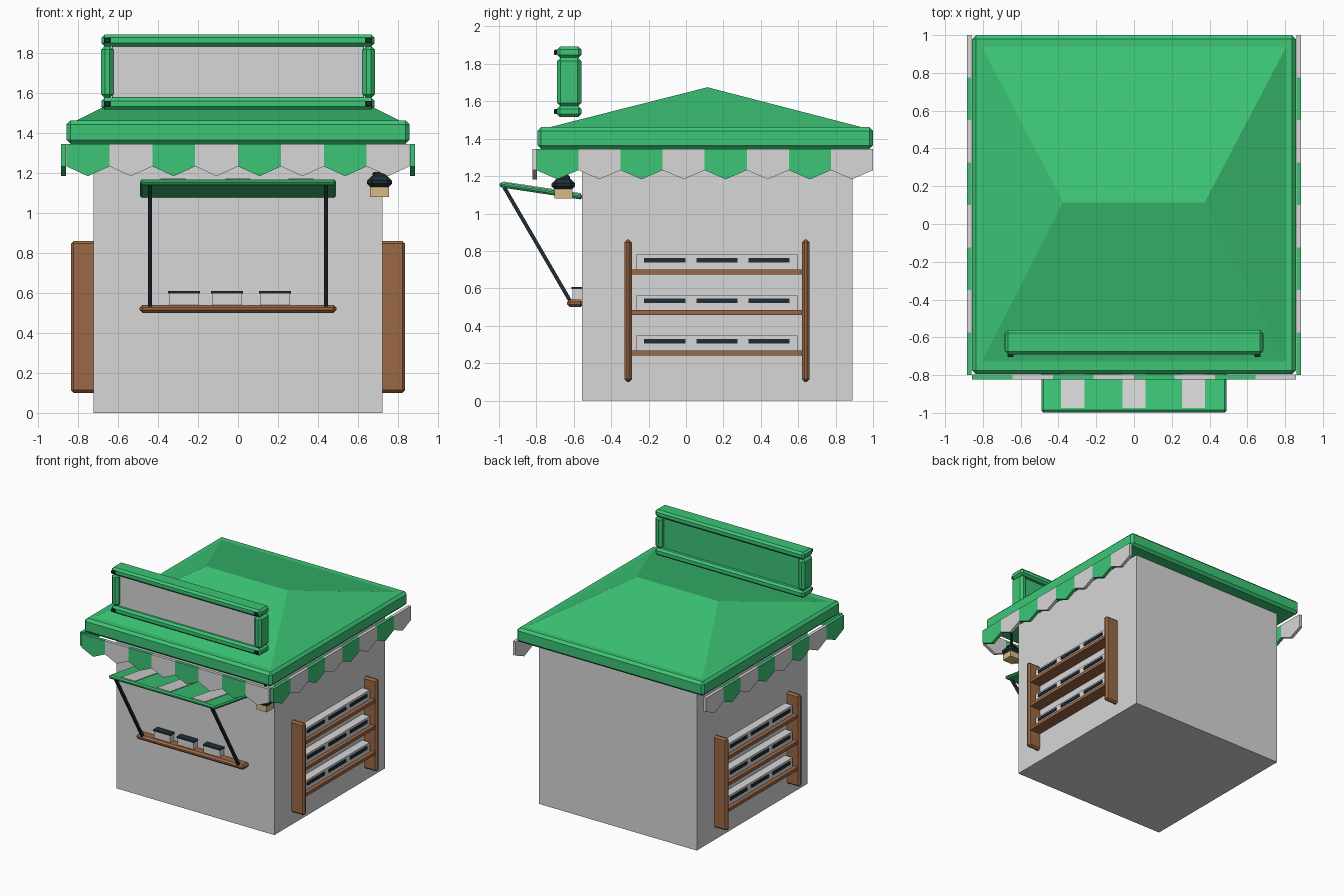
import bpy
import bmesh
from math import atan2
from mathutils import Vector, Matrix

cube = bpy.data.objects.get("Cube")
if cube:
    bpy.data.objects.remove(cube, do_unlink=True)


def material(name, r, g, b):
    m = bpy.data.materials.new(name)
    m.use_nodes = True
    m.diffuse_color = (r, g, b, 1)
    m.node_tree.nodes["Principled BSDF"].inputs["Base Color"].default_value = (r, g, b, 1)
    return m


GREEN = material("green", 0.045, 0.56, 0.18)
WHITE = material("off white", 0.68, 0.68, 0.68)
BROWN = material("wood brown", 0.33, 0.14, 0.06)
DARK = material("dark slate", 0.014, 0.026, 0.036)
BEIGE = material("lamp beige", 0.68, 0.5, 0.23)


def finish(name, bm, *mats):
    bmesh.ops.recalc_face_normals(bm, faces=bm.faces)
    mesh = bpy.data.meshes.new(name)
    bm.to_mesh(mesh)
    bm.free()
    for m in mats:
        mesh.materials.append(m)
    ob = bpy.data.objects.new(name, mesh)
    bpy.context.collection.objects.link(ob)
    return ob


def box(name, xs, ys, zs, mat, bevel=0):
    """Box between (min, max) pairs, with optional chamfered edges."""
    bm = bmesh.new()
    bmesh.ops.create_cube(bm, size=1)
    for v in bm.verts:
        v.co = [(lo + hi) / 2 + c * (hi - lo) for c, (lo, hi) in zip(v.co, (xs, ys, zs))]
    ob = finish(name, bm, mat)
    if bevel:
        mod = ob.modifiers.new("chamfer", "BEVEL")
        mod.width = bevel
        mod.segments = 1
    return ob


def mirrored(s, lo, hi):
    return (lo, hi) if s > 0 else (-hi, -lo)


# Walls
FRONT, BACK, SIDE = -0.555, 0.89, 0.722
box("walls", (-SIDE, SIDE), (FRONT, BACK), (0, 1.36), WHITE)

# Roof slab and hipped top
box("roof_slab", (-0.857, 0.857), (-0.795, 1.0), (1.345, 1.462), GREEN, 0.02)
bm = bmesh.new()
eaves = [bm.verts.new((x, y, 1.455)) for x, y in
         ((-0.82, -0.755), (0.82, -0.755), (0.82, 0.965), (-0.82, 0.965))]
ridge = [bm.verts.new((x, 0.115, 1.675)) for x in (-0.375, 0.375)]
a, b, c, d = eaves
for face in ((a, b, ridge[1], ridge[0]), (b, c, ridge[1]),
             (c, d, ridge[0], ridge[1]), (d, a, ridge[0]), (d, c, b, a)):
    bm.faces.new(face)
finish("hipped_roof", bm, GREEN)


# Scalloped fringe, colours alternating
def fringe(name, start, step, thickness, count=8):
    bm = bmesh.new()
    start, step, thickness = Vector(start), Vector(step), Vector(thickness)
    outline = ((0, 1.345), (0, 1.232), (0.5, 1.183), (1, 1.232), (1, 1.345))
    for i in range(count):
        verts = [bm.verts.new(start + step * (i + t) + Vector((0, 0, z))) for t, z in outline]
        face = bm.faces.new(verts)
        ext = bmesh.ops.extrude_face_region(bm, geom=[face], use_keep_orig=True)["geom"]
        bmesh.ops.translate(bm, vec=thickness, verts=[e for e in ext if isinstance(e, bmesh.types.BMVert)])
        for f in bm.faces[i * 7:] if bm.faces.ensure_lookup_table() is None else ():
            f.material_index = i % 2
    return finish(name, bm, GREEN, WHITE)


fringe("front_fringe", (-0.857, -0.797, 0), (0.2143, 0, 0), (0, -0.025, 0))
for s, side in ((1, "left"), (-1, "right")):
    fringe(side + "_fringe", (s * 0.859, -0.8, 0), (0, 0.225, 0), (s * 0.026, 0, 0))

# Sign frame, panel and bolts
SIGN_Y = (-0.69, -0.56)
for label, z in (("bottom", 1.515), ("top", 1.832)):
    box("sign_" + label + "_bar", (-0.682, 0.682), SIGN_Y, (z, z + 0.06), GREEN, 0.016)
    for s in (1, -1):
        box("sign_bolt", mirrored(s, 0.638, 0.67), (-0.705, -0.688), (z + 0.016, z + 0.044), DARK, 0.004)
for s in (1, -1):
    box("sign_post", mirrored(s, 0.622, 0.685), SIGN_Y, (1.572, 1.835), GREEN, 0.02)
box("sign_panel", (-0.63, 0.63), (-0.65, -0.6), (1.55, 1.85), GREEN)
box("sign_face", (-0.625, 0.625), (-0.657, -0.65), (1.56, 1.845), WHITE)

# Tilted hatch with stripes, modelled flat and then turned into place
hinge, rim = Vector((0, -0.553, 1.088)), Vector((0, -0.997, 1.155))
span = rim - hinge
tilt = Matrix.Translation(hinge) @ Matrix.Rotation(-atan2(span.z, -span.y), 4, "X")
length = span.length
box("hatch", (-0.49, 0.49), (-length, 0), (-0.014, 0.014), GREEN, 0.01).matrix_world = tilt
for x in (-0.325, 0, 0.315):
    stripe = box("hatch_stripe", (x - 0.062, x + 0.062), (-length + 0.02, -0.01), (0.012, 0.019), WHITE)
    stripe.matrix_world = tilt

# Hatch struts
lower, upper = Vector((0, -0.615, 0.525)), Vector((0, -0.972, 1.14))
rod = upper - lower
for s in (1, -1):
    strut = box("hatch_strut", (-0.01, 0.01), (-0.01, 0.01), (0, rod.length), DARK)
    strut.matrix_world = (Matrix.Translation(lower + Vector((s * 0.44, 0, 0)))
                          @ rod.to_track_quat("Z", "Y").to_matrix().to_4x4())

# Counter with lidded tubs
box("counter", (-0.492, 0.492), (-0.635, FRONT + 0.005), (0.5, 0.54), BROWN, 0.014)
for x in (-0.27, -0.055, 0.185):
    box("counter_tub", (x - 0.075, x + 0.075), (-0.608, FRONT), (0.538, 0.596), WHITE)
    box("counter_tub_lid", (x - 0.079, x + 0.079), (-0.612, FRONT), (0.596, 0.608), DARK)

# Hanging lamp
box("lamp_housing", (0.645, 0.77), (-0.718, -0.593), (1.122, 1.185), DARK, 0.024)
box("lamp_cap", (0.672, 0.743), (-0.69, -0.62), (1.175, 1.205), DARK, 0.008)
box("lamp_rod", (0.7, 0.716), (-0.663, -0.647), (1.19, 1.35), DARK)
box("lamp_glass", (0.66, 0.755), (-0.703, -0.608), (1.08, 1.13), BEIGE)

# Side shelving
for s in (1, -1):
    for y in (-0.33, 0.62):
        box("shelf_upright", mirrored(s, SIDE - 0.02, 0.835), (y, y + 0.04), (0.1, 0.86), BROWN, 0.014)
    for z in (0.242, 0.458, 0.675):
        box("shelf_board", mirrored(s, SIDE - 0.01, 0.822), (-0.295, 0.625), (z, z + 0.026), BROWN)
        box("shelf_tray", mirrored(s, SIDE - 0.01, 0.79), (-0.265, 0.595), (z + 0.026, z + 0.105), WHITE)
        for y in (-0.225, 0.055, 0.333):
            box("tray_label", mirrored(s, 0.79, 0.798), (y, y + 0.221), (z + 0.063, z + 0.088), DARK)
